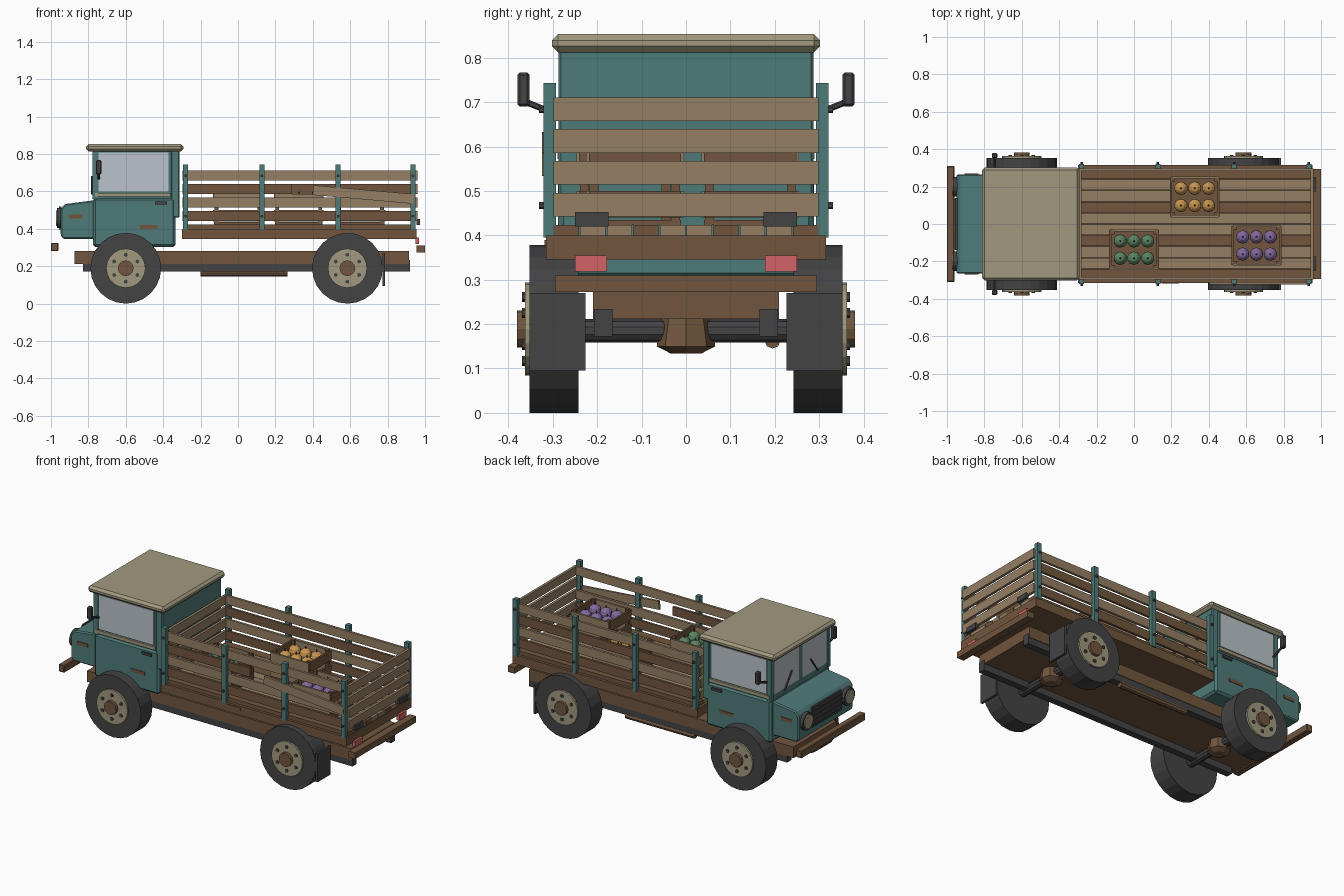
import bpy, bmesh, math
from mathutils import Matrix, Vector

if "Cube" in bpy.data.objects:
    bpy.data.objects.remove(bpy.data.objects["Cube"], do_unlink=True)


def material(name, hex_code):
    rgb = [int(hex_code[i:i + 2], 16) / 255 for i in (0, 2, 4)]
    lin = [((c + 0.055) / 1.055) ** 2.4 for c in rgb]
    m = bpy.data.materials.new(name)
    m.use_nodes = True
    m.diffuse_color = (*lin, 1)
    m.node_tree.nodes["Principled BSDF"].inputs["Base Color"].default_value = (*lin, 1)
    return m


TEAL = material("teal paint", "4F7B79")
WOOD = material("light wood", "957F63")
BROWN = material("dark brown wood", "71563E")
CREAM = material("cream metal", "A1997F")
DARK = material("dark rubber", "434345")
GLASS = material("window glass", "BAC3CA")
RED = material("red lamp", "D26466")
ORANGE = material("orange fruit", "C89650")
GREEN = material("green fruit", "5C8464")
PURPLE = material("purple fruit", "826A9E")


def finish(name, bm, mat):
    bmesh.ops.recalc_face_normals(bm, faces=bm.faces)
    mesh = bpy.data.meshes.new(name)
    bm.to_mesh(mesh)
    bm.free()
    mesh.materials.append(mat)
    ob = bpy.data.objects.new(name, mesh)
    bpy.context.collection.objects.link(ob)
    return ob


def box(name, x, y, z, mat, bevel=0, tilt=0):
    """Box from (low, high) ranges, optionally bevelled and tilted about y."""
    bm = bmesh.new()
    bmesh.ops.create_cube(bm, size=1)
    size = [abs(r[1] - r[0]) for r in (x, y, z)]
    bmesh.ops.scale(bm, vec=size, verts=bm.verts)
    if bevel:
        bmesh.ops.bevel(bm, geom=bm.edges[:], offset=bevel, segments=1, affect='EDGES')
    ob = finish(name, bm, mat)
    ob.location = [sum(r) / 2 for r in (x, y, z)]
    ob.rotation_euler.y = tilt
    return ob


def rod(name, start, end, r1, mat, r2=None, sides=12):
    """Cylinder or cone between two points."""
    a, b = Vector(start), Vector(end)
    d = b - a
    bm = bmesh.new()
    bmesh.ops.create_cone(bm, cap_ends=True, segments=sides, radius1=r1,
                          radius2=r1 if r2 is None else r2, depth=d.length)
    turn = d.to_track_quat('Z', 'Y').to_matrix().to_4x4()
    bmesh.ops.transform(bm, matrix=Matrix.Translation((a + b) / 2) @ turn, verts=bm.verts)
    return finish(name, bm, mat)


def prism(name, outline, depth, mat, bevel=0):
    """Side outline in x and z, extruded evenly about y = 0."""
    bm = bmesh.new()
    face = bm.faces.new([bm.verts.new((x, -depth, z)) for x, z in outline])
    out = bmesh.ops.extrude_face_region(bm, geom=[face])
    moved = [v for v in out["geom"] if isinstance(v, bmesh.types.BMVert)]
    bmesh.ops.translate(bm, vec=(0, 2 * depth, 0), verts=moved)
    if bevel:
        bmesh.ops.bevel(bm, geom=bm.edges[:], offset=bevel, segments=1, affect='EDGES')
    return finish(name, bm, mat)


def span(s, a, b):
    return tuple(sorted((s * a, s * b)))


# Chassis, rails and bumpers
box("chassis", (-0.875, 0.915), (-0.21, 0.21), (0.212, 0.28), BROWN)
box("front_bumper", (-1, -0.96), (-0.31, 0.31), (0.28, 0.325), BROWN, 0.004)
box("rear_bumper", (0.955, 1), (-0.295, 0.295), (0.272, 0.31), BROWN)
rod("exhaust_pipe", (-0.2, 0.195, 0.163), (0.265, 0.195, 0.163), 0.018, BROWN, sides=8)
for s in (-1, 1):
    box("frame_rail", (-0.83, 0.92), span(s, 0.166, 0.207), (0.172, 0.234), DARK)

# Axles and wheels
R = 0.189
for x in (-0.6, 0.585):
    rod("axle", (x, -0.25, 0.185), (x, 0.25, 0.185), 0.026, DARK, sides=10)
    rod("differential", (x, 0, 0.134), (x, 0, 0.15), 0.035, BROWN, 0.066, sides=8)
    rod("differential_housing", (x, 0, 0.15), (x, 0, 0.212), 0.066, BROWN, 0.055, sides=8)
    for s in (-1, 1):
        rod("tyre", (x, s * 0.242, R), (x, s * 0.352, R), R, DARK, sides=24)
        rod("rim", (x, s * 0.34, R), (x, s * 0.363, R), 0.105, CREAM, sides=20)
        rod("hub_cap", (x, s * 0.35, R), (x, s * 0.381, R), 0.042, BROWN, sides=12)
        for i in range(6):
            a = math.tau * i / 6 + math.pi / 6
            bx, bz = x + 0.072 * math.cos(a), R + 0.072 * math.sin(a)
            rod("wheel_nut", (bx, s * 0.355, bz), (bx, s * 0.369, bz), 0.011, DARK, sides=6)
for s in (-1, 1):
    box("mud_flap", (0.773, 0.786), span(s, 0.226, 0.353), (0.095, 0.27), DARK)

# Cab body
box("cab_lower", (-0.775, -0.335), (-0.288, 0.288), (0.303, 0.565), TEAL, 0.012)
box("cab_upper", (-0.772, -0.345), (-0.278, 0.278), (0.55, 0.82), TEAL)
box("cab_back", (-0.357, -0.312), (-0.287, 0.287), (0.46, 0.82), TEAL, 0.005)
box("roof", (-0.812, -0.292), (-0.302, 0.302), (0.812, 0.853), CREAM, 0.014)
prism("hood", [(-0.765, 0.345), (-0.765, 0.553), (-0.925, 0.532), (-0.948, 0.505),
               (-0.948, 0.365), (-0.935, 0.345)], 0.265, TEAL, 0.007)

# Windows, handles and mirrors
for s in (-1, 1):
    box("side_window", (-0.745, -0.372), span(s, 0.276, 0.284), (0.6, 0.808), GLASS)
    box("window_sill", (-0.765, -0.36), span(s, 0.27, 0.29), (0.572, 0.592), CREAM)
    box("front_pillar", (-0.777, -0.748), span(s, 0.262, 0.286), (0.56, 0.815), TEAL)
    box("windscreen", (-0.776, -0.77), span(s, 0.014, 0.258), (0.592, 0.805), GLASS)
    box("door_handle", (-0.445, -0.38), span(s, 0.285, 0.299), (0.53, 0.545), DARK)
    rod("wiper", (-0.782, s * 0.16, 0.585), (-0.782, s * 0.09, 0.68), 0.005, DARK, sides=6)
    rod("mirror_arm", (-0.745, s * 0.28, 0.668), (-0.745, s * 0.36, 0.7), 0.007, DARK, sides=6)
    box("mirror", (-0.76, -0.73), span(s, 0.352, 0.38), (0.69, 0.767), DARK, 0.006)
    # Paint wear patches
    box("hood_rust", (-0.905, -0.832), span(s, 0.262, 0.269), (0.455, 0.476), BROWN)
    box("door_rust", (-0.525, -0.43), span(s, 0.285, 0.292), (0.4, 0.42), BROWN)
    # Headlamps
    rod("lamp_ring", (-0.94, s * 0.2, 0.457), (-0.968, s * 0.2, 0.457), 0.053, DARK, sides=14)
    rod("lamp_lens", (-0.96, s * 0.2, 0.457), (-0.974, s * 0.2, 0.457), 0.042, CREAM, sides=14)

# Grille with slats
box("grille", (-0.956, -0.945), (-0.14, 0.14), (0.395, 0.518), DARK)
for i in range(4):
    z = 0.412 + i * 0.028
    box("grille_slat", (-0.965, -0.95), (-0.135, 0.135), (z, z + 0.01), DARK)

# Cargo bed: frame and lengthwise planks
box("bed_frame", (-0.3, 0.955), (-0.315, 0.315), (0.345, 0.4), BROWN)
for i in range(10):
    y = -0.3 + i * 0.06
    box("bed_plank", (-0.285, 0.95), (y + 0.0015, y + 0.0585), (0.395, 0.423),
        WOOD if i % 3 else BROWN)
box("bed_patch", (0.15, 0.24), (-0.319, -0.31), (0.372, 0.39), BROWN)

# Stake posts with bolts
for s in (-1, 1):
    for x in (-0.28, 0.128, 0.535, 0.935):
        box("stake_post", (x - 0.014, x + 0.014), span(s, 0.293, 0.321), (0.395, 0.743), TEAL)
        for z in (0.467, 0.683):
            rod("stake_bolt", (x, s * 0.315, z), (x, s * 0.331, z), 0.008, DARK, sides=6)

# Board rows on all four sides; one near-side board is broken
for row in range(4):
    z = (0.442 + row * 0.072, 0.495 + row * 0.072)
    side_mat = WOOD if row % 2 else BROWN
    for s in (-1, 1):
        end = 0.29 if (s < 0 and row == 2) else 0.945
        box("side_board", (-0.295, end), span(s, 0.284, 0.299), z, side_mat)
    box("tailgate_board", (0.944, 0.96), (-0.298, 0.298), z, WOOD)
    box("head_board", (-0.296, -0.28), (-0.284, 0.284), z, WOOD)
box("loose_board", (0.4, 0.94), (-0.324, -0.31), (0.557, 0.609), WOOD, tilt=math.radians(5))

# Tail lamps and tailgate hinges
for s in (-1, 1):
    box("tail_lamp", (0.95, 0.968), span(s, 0.178, 0.25), (0.318, 0.354), RED)
    box("tailgate_hinge", (0.955, 0.972), span(s, 0.175, 0.25), (0.42, 0.452), DARK)


def crate(cx, cy, fruit):
    """Slatted crate holding three by two fruits."""
    hx, hy, lo = 0.127, 0.104, 0.423
    box("crate_floor", (cx - hx, cx + hx), (cy - hy, cy + hy), (lo, lo + 0.012), BROWN)
    for s in (-1, 1):
        for t in (-1, 1):
            x, y = cx + s * (hx - 0.012), cy + t * (hy - 0.012)
            box("crate_post", (x - 0.01, x + 0.01), (y - 0.01, y + 0.01), (lo, 0.59), BROWN)
        for z in (0.44, 0.525):
            x, y = cx + s * hx, cy + s * hy
            box("crate_slat", (cx - hx, cx + hx), (y - 0.006, y + 0.006), (z, z + 0.06), WOOD)
            box("crate_slat", (x - 0.006, x + 0.006), (cy - hy, cy + hy), (z, z + 0.06), BROWN)
    for i in range(3):
        for j in range(2):
            x, y = cx + (i - 1) * 0.074, cy + (j - 0.5) * 0.092
            bm = bmesh.new()
            bmesh.ops.create_uvsphere(bm, u_segments=10, v_segments=6, radius=0.036)
            finish("fruit", bm, fruit).location = (x, y, 0.55)
            rod("fruit_stalk", (x, y, 0.58), (x, y, 0.598), 0.006, BROWN, 0.003, 5)


crate(0.325, 0.145, ORANGE)
crate(0, -0.137, GREEN)
crate(0.655, -0.115, PURPLE)
